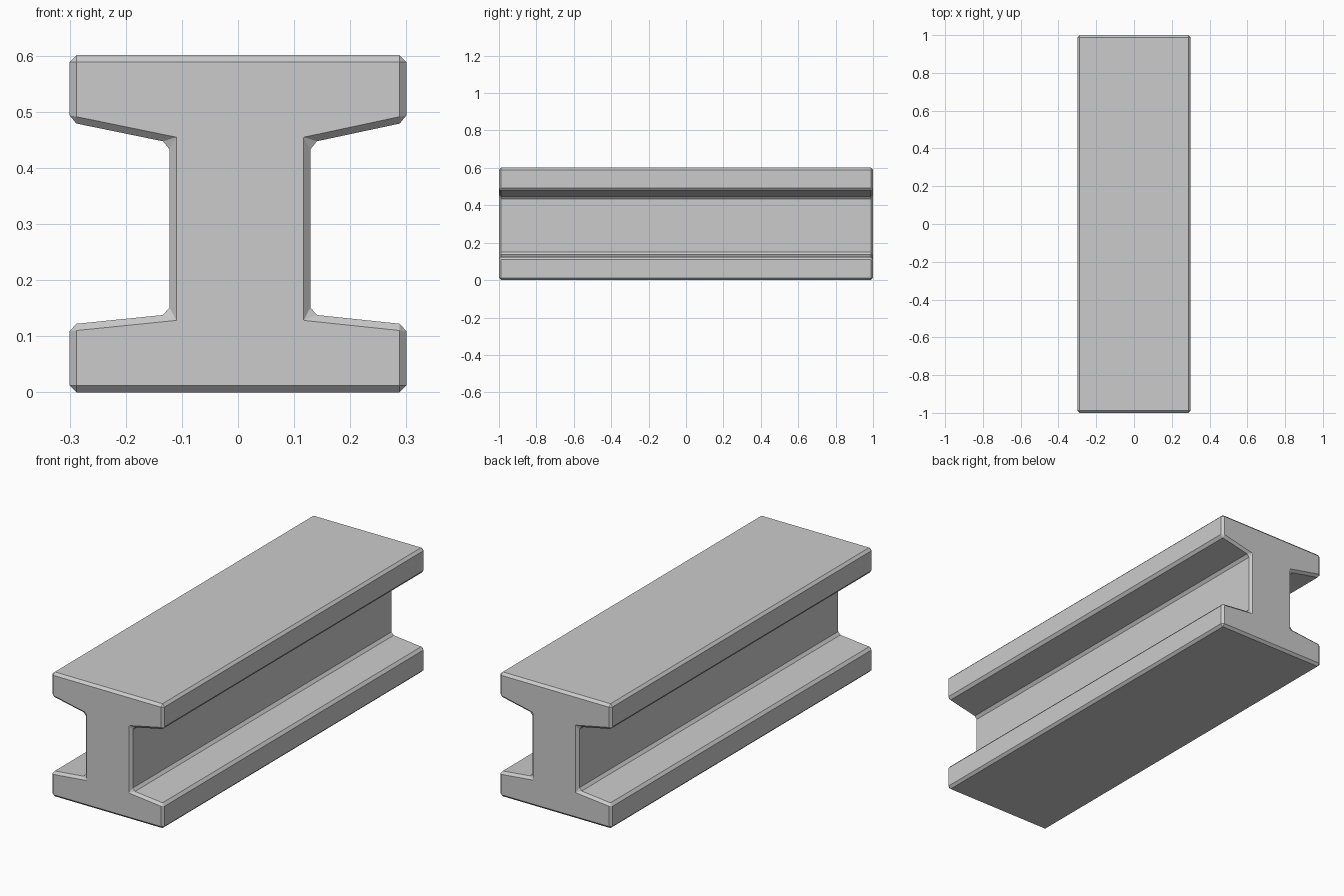
import bpy, bmesh
from mathutils import Vector

if "Cube" in bpy.data.objects:
    bpy.data.objects.remove(bpy.data.objects["Cube"])

# I-beam cross-section (x, z), tapered flanges and a slightly off-centre web
profile = [
    (-0.30, 0.0), (0.30, 0.0), (0.30, 0.121), (0.129, 0.139),
    (0.129, 0.445), (0.30, 0.4815), (0.30, 0.601), (-0.30, 0.601),
    (-0.30, 0.4815), (-0.122, 0.445), (-0.122, 0.139), (-0.30, 0.121),
]

# extrude the section along y
bm = bmesh.new()
section = bm.faces.new([bm.verts.new((x, -1.0, z)) for x, z in profile])
extruded = bmesh.ops.extrude_face_region(bm, geom=[section], use_keep_orig=True)
bmesh.ops.translate(bm, vec=Vector((0, 2, 0)),
                    verts=[v for v in extruded["geom"] if isinstance(v, bmesh.types.BMVert)])
bmesh.ops.recalc_face_normals(bm, faces=bm.faces)
mesh = bpy.data.meshes.new("i_beam")
bm.to_mesh(mesh)
bm.free()

beam = bpy.data.objects.new("i_beam", mesh)
bpy.context.collection.objects.link(beam)

# small flat chamfer on every edge
chamfer = beam.modifiers.new("chamfer", "BEVEL")
chamfer.width = 0.012
chamfer.segments = 1
chamfer.limit_method = "ANGLE"
